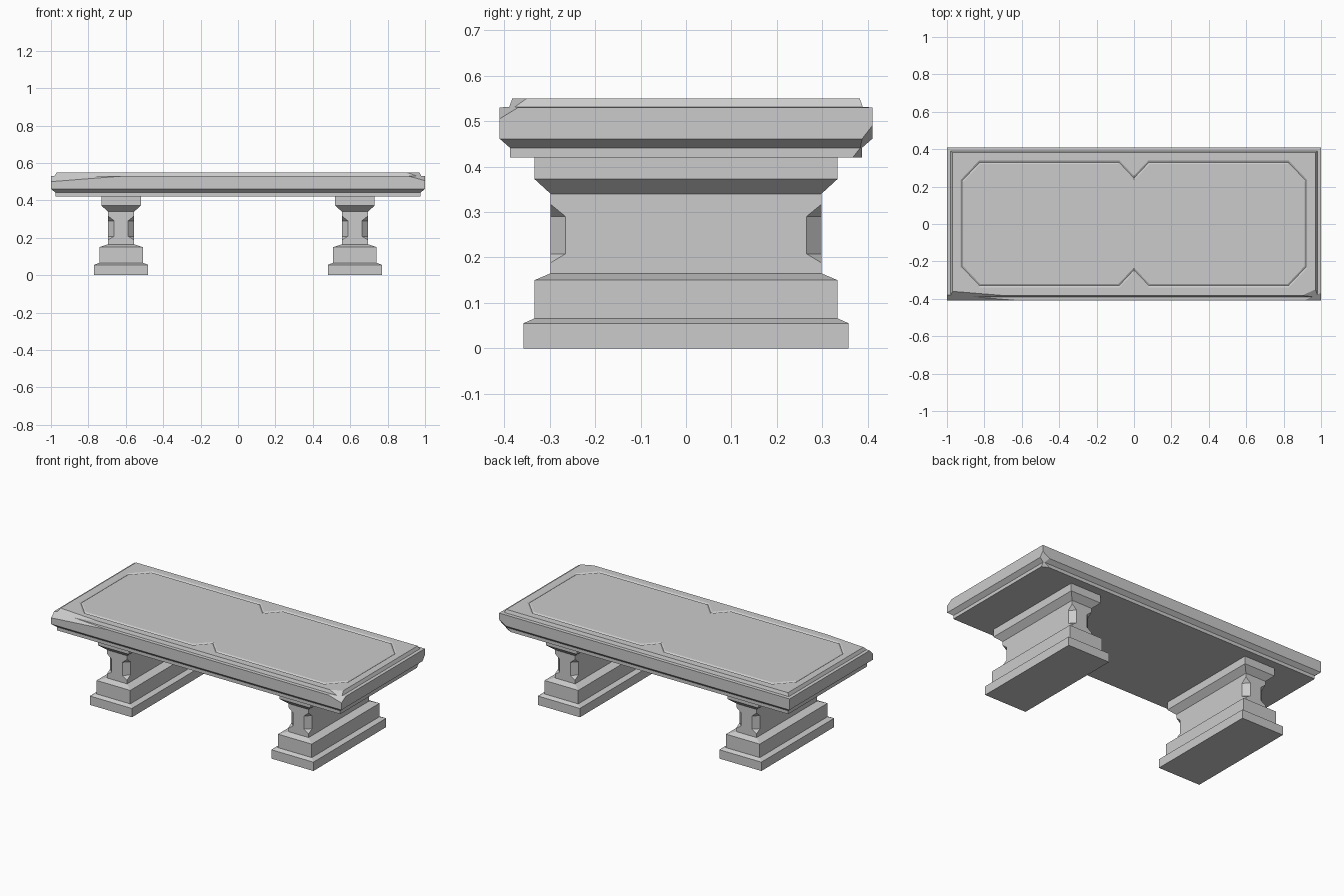
import bpy, bmesh
from mathutils import Vector

if "Cube" in bpy.data.objects:
    bpy.data.objects.remove(bpy.data.objects["Cube"])


def add_object(name, bm):
    bmesh.ops.recalc_face_normals(bm, faces=bm.faces)
    mesh = bpy.data.meshes.new(name)
    bm.to_mesh(mesh)
    bm.free()
    ob = bpy.data.objects.new(name, mesh)
    bpy.context.collection.objects.link(ob)
    return ob


def bridge(bm, lower, upper):
    n = len(lower)
    for i in range(n):
        j = (i + 1) % n
        bm.faces.new((lower[i], lower[j], upper[j], upper[i]))


def section(x, y, c):
    # rectangle with corners cut by c
    return [(x, -y + c), (x, y - c), (x - c, y), (-x + c, y),
            (-x, y - c), (-x, -y + c), (-x + c, -y), (x - c, -y)]


def loft(layers, cx=0):
    # stack of (half x, half y, z, corner cut)
    bm = bmesh.new()
    rings = [[bm.verts.new((cx + px, py, z)) for px, py in section(x, y, c)]
             for x, y, z, c in layers]
    for a, b in zip(rings, rings[1:]):
        bridge(bm, a, b)
    bm.faces.new(rings[0])
    bm.faces.new(rings[-1])
    bmesh.ops.remove_doubles(bm, verts=bm.verts, dist=1e-5)
    return bm


def chip(bm, a, b, c):
    # slice off whatever lies beyond the plane through three points
    a, b, c = Vector(a), Vector(b), Vector(c)
    n = (b - a).cross(c - a).normalized()
    if n.dot(a - Vector((0, 0, 0.49))) < 0:
        n = -n
    cut = bmesh.ops.bisect_plane(bm, geom=bm.verts[:] + bm.edges[:] + bm.faces[:],
                                 plane_co=a, plane_no=n, clear_outer=True)
    edges = [e for e in cut["geom_cut"] if isinstance(e, bmesh.types.BMEdge)]
    bmesh.ops.holes_fill(bm, edges=edges, sides=0)


# Legs: plinth, stepped base, stop-chamfered shaft, flared cap
leg = [(0.145, 0.358, 0, 0), (0.145, 0.358, 0.055, 0),
       (0.116, 0.333, 0.066, 0), (0.116, 0.333, 0.15, 0),
       (0.07, 0.298, 0.165, 0), (0.07, 0.298, 0.188, 0),
       (0.07, 0.298, 0.208, 0.033), (0.07, 0.298, 0.29, 0.033),
       (0.07, 0.298, 0.317, 0), (0.07, 0.298, 0.34, 0),
       (0.106, 0.333, 0.372, 0), (0.106, 0.333, 0.425, 0)]
for name, cx in (("left_leg", -0.625), ("right_leg", 0.625)):
    add_object(name, loft(leg, cx))

# Seat slab with moulded rim and worn corners
bm = loft([(0.975, 0.387, 0.42, 0), (0.975, 0.387, 0.441, 0),
           (1.0, 0.41, 0.461, 0), (1.0, 0.41, 0.53, 0),
           (0.98, 0.389, 0.531, 0), (0.97, 0.382, 0.55, 0)])
chip(bm, (0.97, -0.35, 0.55), (1, -0.41, 0.505), (0.9, -0.382, 0.55))
chip(bm, (-0.97, -0.36, 0.55), (-1, -0.41, 0.5), (-0.7, -0.382, 0.55))
chip(bm, (1, 0.385, 0.458), (1, 0.41, 0.49), (0.95, 0.41, 0.46))
seat = add_object("seat", bm)

# Shallow carved border line on the seat
half = [(0.92, 0.23), (0.825, 0.33), (0.08, 0.33), (0, 0.245),
        (-0.08, 0.33), (-0.825, 0.33), (-0.92, 0.23)]
path = [Vector(p) for p in half] + [Vector((-x, -y)) for x, y in half]


def offset(points, d):
    out = []
    for i, p in enumerate(points):
        u = (p - points[i - 1]).normalized()
        v = (points[(i + 1) % len(points)] - p).normalized()
        n1, n2 = Vector((u.y, -u.x)), Vector((v.y, -v.x))
        out.append(p + (n1 + n2) * d / (1 + n1.dot(n2)))
    return out


bm = bmesh.new()
rings = [[bm.verts.new((p.x, p.y, z)) for p in offset(path, d)]
         for d, z in ((0.012, 0.552), (0, 0.545), (-0.012, 0.552))]
for k in range(3):
    bridge(bm, rings[k], rings[(k + 1) % 3])
cutter = add_object("groove_cutter", bm)
cutter.hide_render = True
mod = seat.modifiers.new("groove", "BOOLEAN")
mod.operation = "DIFFERENCE"
mod.solver = "EXACT"
mod.object = cutter
bpy.context.view_layer.objects.active = seat
bpy.ops.object.modifier_apply(modifier=mod.name)
bpy.data.objects.remove(cutter)
